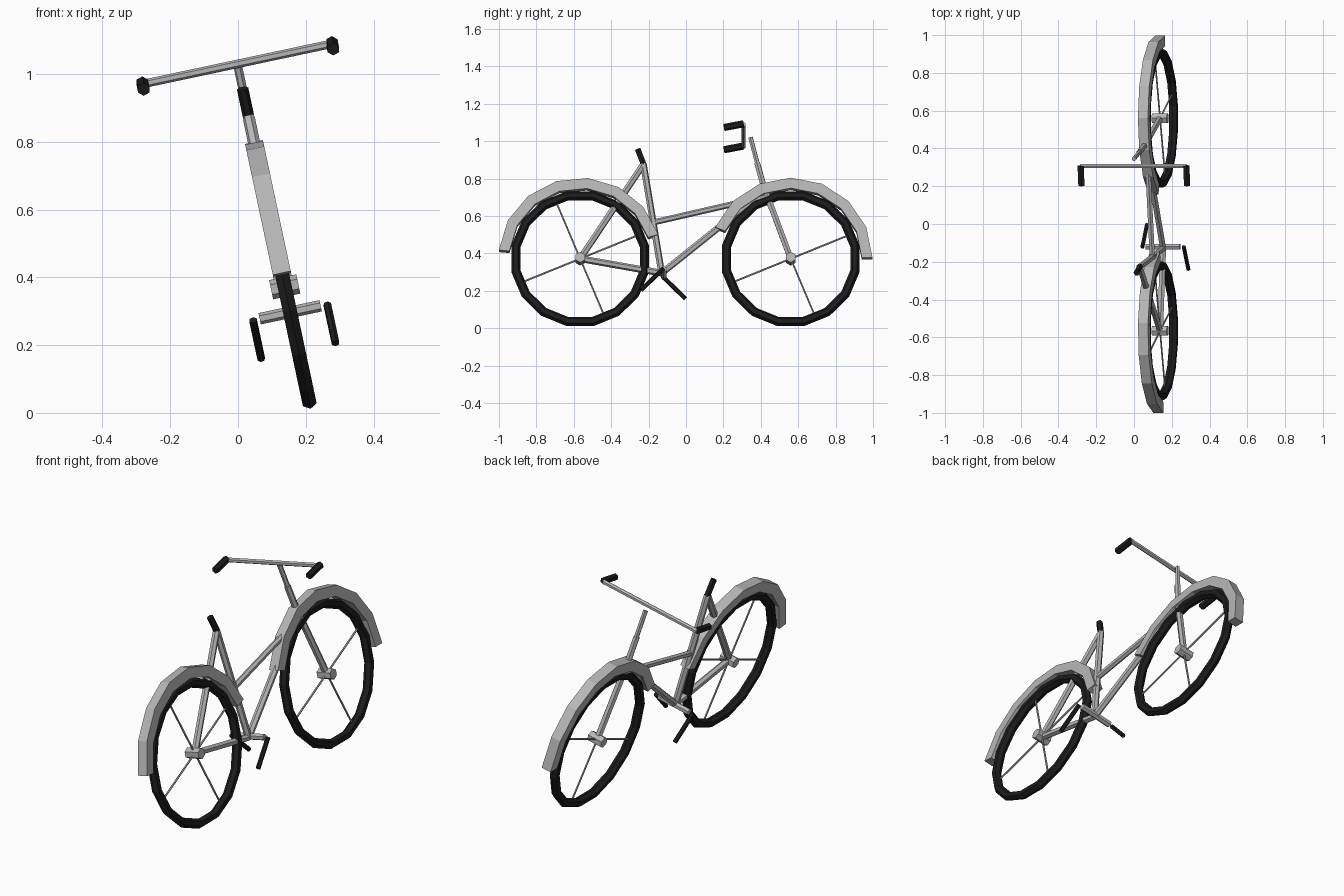
import bpy, bmesh, math
from mathutils import Vector

if "Cube" in bpy.data.objects:
    bpy.data.objects.remove(bpy.data.objects["Cube"])

LEAN = math.radians(12)
WHEEL_Z, REAR_Y, FRONT_Y = 0.372, -0.566, 0.56


def material(name, v):
    m = bpy.data.materials.new(name)
    m.diffuse_color = (v, v, v, 1)
    m.use_nodes = True
    m.node_tree.nodes["Principled BSDF"].inputs["Base Color"].default_value = m.diffuse_color
    return m


GREY = material("metal_grey", 0.47)
BLACK = material("rubber_black", 0.012)


def P(u, y, z):
    """Point on the leaning bicycle: u sideways, z height in its middle plane."""
    return Vector((0.217 - math.tan(LEAN) * z + u * math.cos(LEAN), y,
                   z + u * math.sin(LEAN)))


def finish(name, bm, mat):
    bmesh.ops.recalc_face_normals(bm, faces=bm.faces)
    me = bpy.data.meshes.new(name)
    bm.to_mesh(me)
    bm.free()
    me.materials.append(mat)
    ob = bpy.data.objects.new(name, me)
    bpy.context.collection.objects.link(ob)


def rod(name, a, b, r, mat=GREY, sides=6):
    """Six-sided tube between two leaning points."""
    a, b = P(*a), P(*b)
    d = b - a
    bm = bmesh.new()
    bmesh.ops.create_cone(bm, cap_ends=True, segments=sides, radius1=r, radius2=r,
                          depth=d.length)
    bm.transform(d.to_track_quat('Z', 'Y').to_matrix().to_4x4())
    bmesh.ops.translate(bm, verts=bm.verts, vec=(a + b) / 2)
    finish(name, bm, mat)


def sweep(name, cy, section, angles, closed, mat):
    """Sweep a (sideways, radius) section round a wheel centre."""
    bm = bmesh.new()
    rings = []
    for t in angles:
        t = math.radians(t)
        rings.append([bm.verts.new(P(u, cy + r * math.cos(t),
                                     WHEEL_Z + r * math.sin(t) * math.cos(LEAN)))
                      for u, r in section])
    n = len(section)
    pairs = list(zip(rings, rings[1:] + rings[:1]))
    for p, q in pairs if closed else pairs[:-1]:
        for i in range(n):
            j = (i + 1) % n
            bm.faces.new((p[i], p[j], q[j], q[i]))
    if not closed:
        bm.faces.new(rings[0])
        bm.faces.new(rings[-1])
    finish(name, bm, mat)


# Wheels: tyre, hub, four spokes, mudguard
tyre = [(0.024 * math.sin(i * math.pi / 3), 0.35 + 0.025 * math.cos(i * math.pi / 3))
        for i in range(6)]
guard = [(-0.027, 0.38), (0.027, 0.38), (0.027, 0.437), (-0.027, 0.437)]
for side, cy, start in (("rear", REAR_Y, 17), ("front", FRONT_Y, 0)):
    sweep(side + "_tyre", cy, tyre, [11.25 + 22.5 * i for i in range(16)], True, BLACK)
    sweep(side + "_mudguard", cy, guard, [start + 22.5 * i for i in range(8)], False, GREY)
    rod(side + "_hub", (-0.041, cy, WHEEL_Z), (0.041, cy, WHEEL_Z), 0.029)
    for k in range(4):
        t = math.radians(22.5 + 90 * k)
        rod(f"{side}_spoke_{k}", (0, cy, WHEEL_Z),
            (0, cy + 0.34 * math.cos(t), WHEEL_Z + 0.333 * math.sin(t)), 0.005)

# Frame
bottom = (0, -0.13, 0.295)
seat_top = (0, -0.228, 0.88)
head = (0, 0.42, 0.735)
rear = (0, REAR_Y, WHEEL_Z)
rod("seat_tube", bottom, seat_top, 0.018)
rod("seat_stay", (0, -0.232, 0.87), rear, 0.018)
rod("chain_stay", rear, bottom, 0.018)
rod("top_tube", (0, -0.17, 0.567), (0, 0.43, 0.705), 0.016)
rod("down_tube", bottom, head, 0.018)
rod("fork", (0, FRONT_Y, WHEEL_Z), (0, 0.415, 0.76), 0.018)
rod("head_tube", (0, 0.425, 0.725), (0, 0.38, 0.885), 0.017)
rod("stem", (0, 0.385, 0.87), (0, 0.345, 1.02), 0.013)
rod("saddle", (0, -0.226, 0.875), (0, -0.258, 0.957), 0.017, BLACK)

# Handlebar and grips
rod("handlebar", (-0.285, 0.308, 1.03), (0.285, 0.308, 1.03), 0.0125)
for s, name in ((-1, "left"), (1, "right")):
    rod(name + "_grip", (s * 0.286, 0.308, 1.034), (s * 0.286, 0.203, 1.014), 0.019, BLACK)

# Crank axle and pedal arms
rod("crank_axle", (-0.092, -0.12, 0.297), (0.092, -0.12, 0.297), 0.017)
rod("right_pedal_arm", (0.112, -0.12, 0.297), (0.112, -0.24, 0.182), 0.012, BLACK)
rod("left_pedal_arm", (-0.112, -0.122, 0.297), (-0.112, -0.003, 0.182), 0.012, BLACK)
